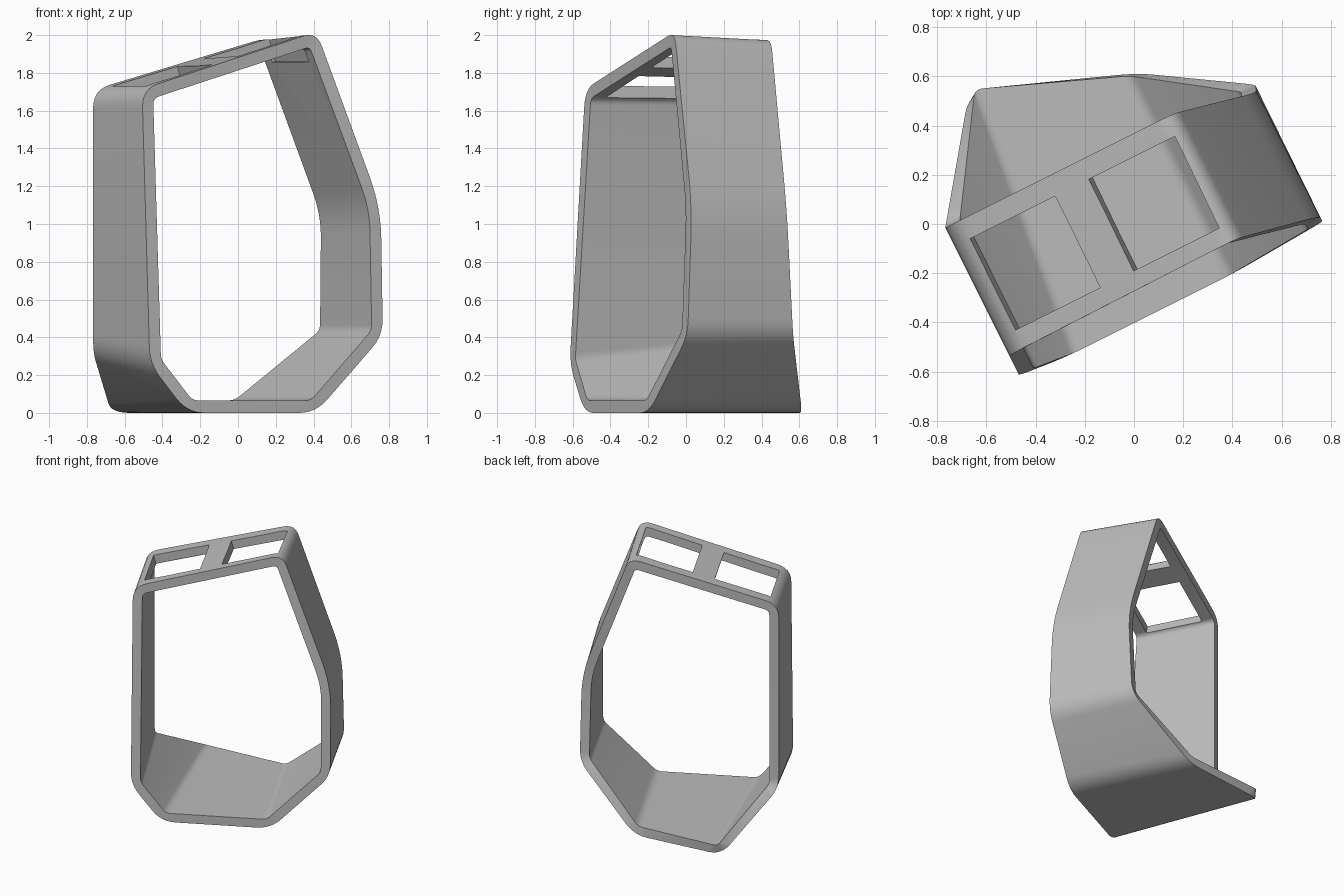
import bpy
import bmesh
import math
from mathutils import Matrix, Vector

cube = bpy.data.objects.get("Cube")
if cube:
    bpy.data.objects.remove(cube)

TURN = Matrix.Rotation(math.atan(0.5), 4, 'Z')   # the frame stands turned on the ground
WALL = 0.066
STEPS = 6

grey = bpy.data.materials.new("plain_grey")
grey.use_nodes = True
grey.diffuse_color = (0.5, 0.5, 0.5, 1)
grey.node_tree.nodes["Principled BSDF"].inputs["Base Color"].default_value = (0.5, 0.5, 0.5, 1)

# Corners (across, depth, height), clockwise from top left, and rounding of each
front = [(-.693, -.25, 1.715), (.345, -.24, 2.018), (.69, -.31, 1.09), (.69, -.335, .41),
         (.28, -.36, 0), (-.48, -.36, 0), (-.693, -.342, .26)]
back = [(-.693, .33, 1.71), (.345, .33, 1.99), (.685, .255, 1.06), (.695, .286, .41),
        (.28, .547, 0), (-.36, .78, 0), (-.693, .33, .32)]
rounding = [.1, .08, .17, .09, .1, .1, .09]


def inset(corners, t):
    """Move every edge inward in the across/height plane, keeping the depth."""
    result = []
    n = len(corners)
    for i, (u, v, z) in enumerate(corners):
        p = Vector((u, z))
        a = Vector(corners[i - 1]).xz
        b = Vector(corners[(i + 1) % n]).xz
        d1, d2 = (p - a).normalized(), (b - p).normalized()
        n1, n2 = Vector((d1.y, -d1.x)), Vector((d2.y, -d2.x))
        q = p + (n1 + n2) * t / (1 + n1.dot(n2))
        result.append((q.x, v, q.y))
    return result


def rounded(corners, radii):
    """Closed loop of points with every corner eased by a short curve."""
    pts = [Vector(c) for c in corners]
    loop = []
    for i, p in enumerate(pts):
        a = p + (pts[i - 1] - p).normalized() * radii[i]
        b = p + (pts[(i + 1) % len(pts)] - p).normalized() * radii[i]
        for s in range(STEPS + 1):
            k = s / STEPS
            loop.append(a * (1 - k) ** 2 + p * 2 * k * (1 - k) + b * k * k)
    return loop


# Ring-shaped body: outer and inner walls joined by the two rims
small = [r * 0.35 for r in rounding]
small[2] = 0.12
loops = [rounded(front, rounding), rounded(back, rounding),
         rounded(inset(back, WALL), small), rounded(inset(front, WALL), small)]
bm = bmesh.new()
rings = [[bm.verts.new(TURN @ p) for p in loop] for loop in loops]
for r in range(4):
    one, two = rings[r], rings[(r + 1) % 4]
    for i in range(len(one)):
        j = (i + 1) % len(one)
        bm.faces.new((one[i], one[j], two[j], two[i]))
bmesh.ops.recalc_face_normals(bm, faces=bm.faces)
mesh = bpy.data.meshes.new("frame_body")
bm.to_mesh(mesh)
bm.free()
body = bpy.data.objects.new("frame_body", mesh)
bpy.context.collection.objects.link(body)
mesh.materials.append(grey)

# Two rectangular openings through the sloping top
slope = math.atan2(front[1][2] - front[0][2], front[1][0] - front[0][0])
bm = bmesh.new()
for left, right in ((-.625, -.24), (-.088, .3)):
    mid = (left + right) / 2
    height = front[0][2] + (mid - front[0][0]) * math.tan(slope)
    place = (TURN @ Matrix.Translation((mid, .0375, height)) @ Matrix.Rotation(-slope, 4, 'Y')
             @ Matrix.Diagonal(((right - left) / math.cos(slope), .415, .3, 1)))
    bmesh.ops.create_cube(bm, size=1, matrix=place)
cut_mesh = bpy.data.meshes.new("window_cutter")
bm.to_mesh(cut_mesh)
bm.free()
cut_mesh.materials.append(grey)
cutter = bpy.data.objects.new("window_cutter", cut_mesh)
bpy.context.collection.objects.link(cutter)
cutter.hide_render = True

cut = body.modifiers.new("windows", 'BOOLEAN')
cut.operation = 'DIFFERENCE'
cut.solver = 'EXACT'
cut.object = cutter
for ob in bpy.context.selected_objects:
    ob.select_set(False)
bpy.context.view_layer.objects.active = body
body.select_set(True)
bpy.ops.object.modifier_apply(modifier=cut.name)
bpy.data.objects.remove(cutter)
bpy.ops.object.shade_smooth_by_angle(angle=math.radians(30))
